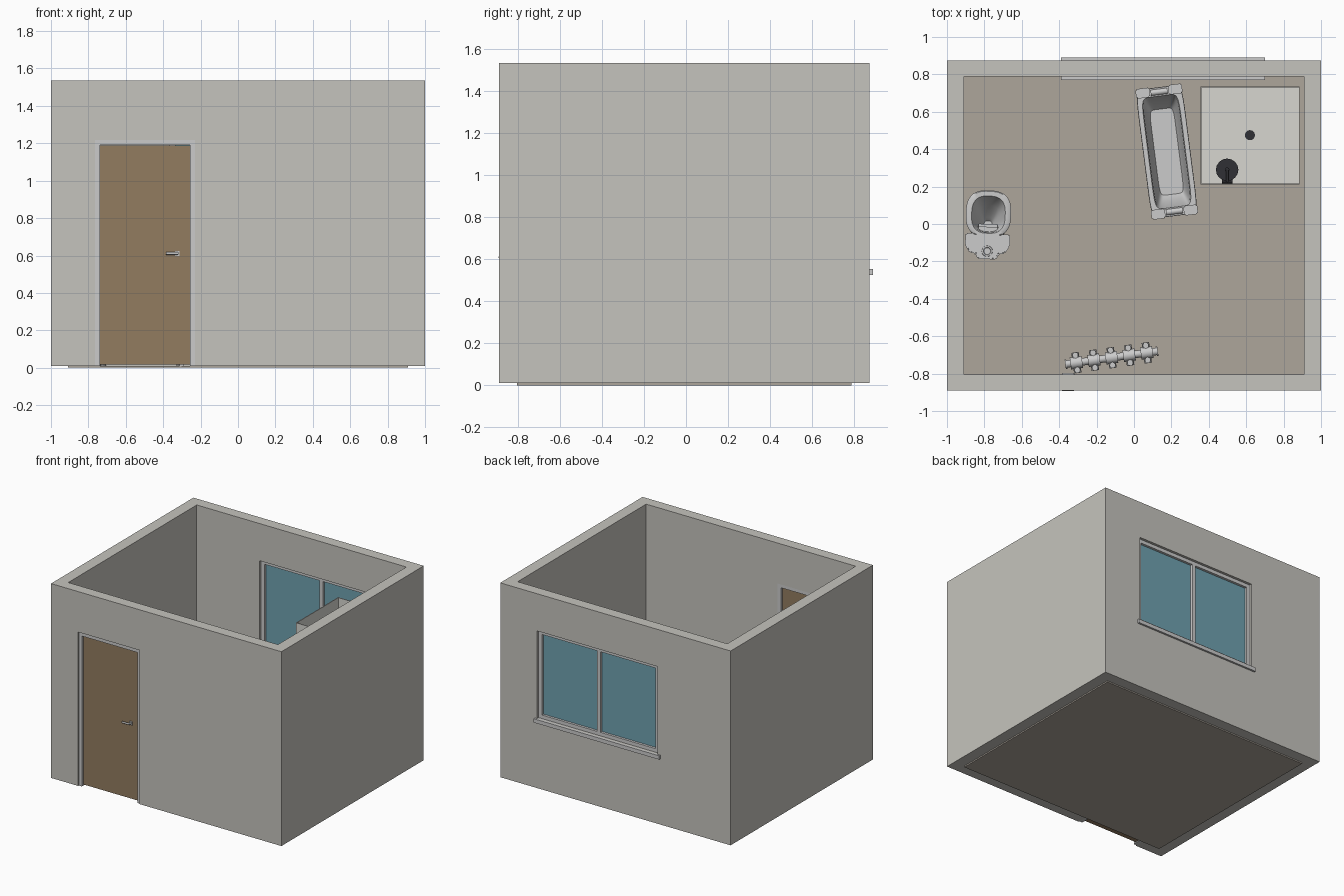
import bpy, bmesh, math
from mathutils import Vector, Matrix

if "Cube" in bpy.data.objects:
    bpy.data.objects.remove(bpy.data.objects["Cube"])

def material(name, rgb):
    m = bpy.data.materials.new(name)
    m.diffuse_color = (*rgb, 1)
    m.use_nodes = True
    m.node_tree.nodes["Principled BSDF"].inputs["Base Color"].default_value = m.diffuse_color
    return m

WALL = material("plaster", (0.56, 0.55, 0.51))
FLOOR = material("floor_tan", (0.42, 0.38, 0.33))
WOOD = material("door_wood", (0.29, 0.20, 0.115))
GLASS = material("window_blue", (0.16, 0.36, 0.44))
WHITE = material("tray_white", (0.68, 0.67, 0.63))
DARK = material("dark_metal", (0.03, 0.03, 0.035))

def finish(name, bm, mat=None, smooth=False):
    bmesh.ops.recalc_face_normals(bm, faces=bm.faces)
    me = bpy.data.meshes.new(name)
    bm.to_mesh(me)
    bm.free()
    ob = bpy.data.objects.new(name, me)
    bpy.context.collection.objects.link(ob)
    if mat:
        me.materials.append(mat)
    if smooth:
        bpy.ops.object.select_all(action='DESELECT')
        ob.select_set(True)
        bpy.context.view_layer.objects.active = ob
        bpy.ops.object.shade_smooth_by_angle(angle=math.radians(40))
    return ob

def add_box(bm, x0, x1, y0, y1, z0, z1):
    m = Matrix.Translation(((x0 + x1) / 2, (y0 + y1) / 2, (z0 + z1) / 2)) @ Matrix.Diagonal((x1 - x0, y1 - y0, z1 - z0, 1))
    return bmesh.ops.create_cube(bm, size=1, matrix=m)

def add_rod(bm, a, b, r, n=16):
    a, b = Vector(a), Vector(b)
    d = b - a
    m = Matrix.Translation((a + b) / 2) @ d.to_track_quat('Z', 'Y').to_matrix().to_4x4()
    bmesh.ops.create_cone(bm, cap_ends=True, segments=n, radius1=r, radius2=r, depth=d.length, matrix=m)

def boxes(name, dims, mat=None, bevel=0):
    bm = bmesh.new()
    for d in dims:
        add_box(bm, *d)
    if bevel:
        bmesh.ops.bevel(bm, geom=bm.edges[:], offset=bevel, segments=2, affect='EDGES')
    return finish(name, bm, mat, bevel > 0)

def rods(name, items, mat=None):
    bm = bmesh.new()
    for a, b, r in items:
        add_rod(bm, a, b, r)
    return finish(name, bm, mat, True)

def loft(name, rings, power, n=40, mat=None):
    """Superellipse rings (cx, cy, rx, ry, z) skinned in order and capped."""
    bm = bmesh.new()
    loops = []
    for cx, cy, rx, ry, z in rings:
        loop = []
        for i in range(n):
            t = 2 * math.pi * (i + 0.5) / n
            c, s = math.cos(t), math.sin(t)
            loop.append(bm.verts.new((cx + rx * math.copysign(abs(c) ** (2 / power), c),
                                      cy + ry * math.copysign(abs(s) ** (2 / power), s), z)))
        loops.append(loop)
    for a, b in zip(loops, loops[1:]):
        for i in range(n):
            j = (i + 1) % n
            bm.faces.new((a[i], a[j], b[j], b[i]))
    bm.faces.new(loops[0])
    bm.faces.new(loops[-1])
    return finish(name, bm, mat, True)

def place(obs, loc, deg):
    for ob in obs:
        ob.location = loc
        ob.rotation_euler.z = math.radians(deg)

# Room shell: open ring with door and window openings cut out
walls = boxes("walls", [(-1, 1, -0.89, 0.875, 0.01, 1.535)], WALL)
for cut in [(-0.91, 0.91, -0.805, 0.788, -0.1, 1.7),
            (-0.765, -0.23, -1, -0.7, -0.1, 1.217),
            (-0.365, 0.68, 0.7, 1, 0.555, 1.243)]:
    cutter = boxes("cutter", [cut])
    cutter.hide_render = True
    mod = walls.modifiers.new("opening", 'BOOLEAN')
    mod.operation, mod.solver, mod.object = 'DIFFERENCE', 'EXACT', cutter
    bpy.context.view_layer.objects.active = walls
    bpy.ops.object.modifier_apply(modifier=mod.name)
    bpy.data.objects.remove(cutter)
boxes("floor", [(-0.91, 0.91, -0.805, 0.788, 0, 0.01)], FLOOR)

# Door, frame and lever handles on both faces
boxes("door_frame", [(-0.765, -0.738, -0.882, -0.808, 0.01, 1.217),
                     (-0.257, -0.23, -0.882, -0.808, 0.01, 1.217),
                     (-0.738, -0.257, -0.882, -0.808, 1.19, 1.217)])
boxes("door_leaf", [(-0.738, -0.257, -0.862, -0.828, 0.018, 1.188)], WOOD)
for side, y, s in (("outer", -0.862, -1), ("inner", -0.828, 1)):
    bm = bmesh.new()
    ys = sorted((y, y + s * 0.008))
    add_box(bm, -0.338, -0.312, *ys, 0.597, 0.625)
    add_rod(bm, (-0.325, y, 0.611), (-0.325, y + s * 0.026, 0.611), 0.007)
    add_rod(bm, (-0.32, y + s * 0.024, 0.611), (-0.385, y + s * 0.024, 0.611), 0.007)
    finish(side + "_door_handle", bm, None, True)

# Window: frame, mullion, two panes, inner and outer sills
boxes("window_frame", [(-0.365, -0.335, 0.808, 0.855, 0.555, 1.243),
                       (0.65, 0.68, 0.808, 0.855, 0.555, 1.243),
                       (-0.335, 0.65, 0.808, 0.855, 1.215, 1.243),
                       (-0.335, 0.65, 0.808, 0.855, 0.555, 0.583),
                       (0.143, 0.172, 0.808, 0.855, 0.583, 1.215)])
boxes("window_panes", [(-0.335, 0.143, 0.826, 0.836, 0.583, 1.215),
                       (0.172, 0.65, 0.826, 0.836, 0.583, 1.215)], GLASS)
boxes("window_sills", [(-0.39, 0.70, 0.855, 0.89, 0.525, 0.555),
                       (-0.39, 0.70, 0.77, 0.808, 0.525, 0.555)])

# Shower cabin: tray, thin side panels, drain, riser and round head
boxes("shower_tray", [(0.355, 0.885, 0.21, 0.735, 0.01, 0.07)], WHITE)
boxes("shower_panels", [(0.355, 0.361, 0.21, 0.735, 0.07, 1.17),
                        (0.361, 0.885, 0.729, 0.735, 0.07, 1.17),
                        (0.361, 0.885, 0.21, 0.216, 0.07, 1.17)], WHITE)
rods("shower_drain", [((0.62, 0.475, 0.065), (0.62, 0.475, 0.074), 0.027)], DARK)
rods("shower_column", [((0.498, 0.231, 0.55), (0.498, 0.231, 1.06), 0.008),
                       ((0.498, 0.226, 1.055), (0.498, 0.29, 1.055), 0.007),
                       ((0.498, 0.29, 1.055), (0.498, 0.29, 1.035), 0.012),
                       ((0.498, 0.29, 1.025), (0.498, 0.29, 1.037), 0.06),
                       ((0.47, 0.231, 0.56), (0.526, 0.231, 0.56), 0.014)], DARK)

# Bathtub: hollow body with raised corner pads, slightly turned
tub = loft("bathtub", [(0, 0, 0.105, 0.31, 0), (0, 0, 0.115, 0.33, 0.15),
                       (0, 0, 0.122, 0.342, 0.285), (0, 0, 0.126, 0.347, 0.30),
                       (0, 0, 0.124, 0.345, 0.31), (0, 0, 0.10, 0.30, 0.31),
                       (0, 0, 0.095, 0.295, 0.29), (0, 0, 0.082, 0.265, 0.13),
                       (0, 0, 0.065, 0.23, 0.085)], 9, 64)
pads = boxes("bathtub_corner_pads",
             [(*sorted((sx * 0.05, sx * 0.125)), *sorted((sy * 0.30, sy * 0.352)), 0.27, 0.325)
              for sx in (-1, 1) for sy in (-1, 1)], None, 0.006)
rests = rods("bathtub_end_rests", [((-0.045, y, 0.308), (0.045, y, 0.308), 0.016) for y in (-0.322, 0.322)])
place([tub, pads, rests], (0.175, 0.387, 0.01), 7.3)

# Toilet: bowl with pedestal, rear deck, inlet ring and bolt holes
bowl = loft("toilet_bowl", [(0, 0.02, 0.075, 0.12, 0), (0, 0.02, 0.068, 0.11, 0.04),
                            (0, 0.025, 0.075, 0.11, 0.10), (0, 0.045, 0.108, 0.13, 0.19),
                            (0, 0.055, 0.121, 0.125, 0.215), (0, 0.055, 0.121, 0.125, 0.235),
                            (0, 0.055, 0.115, 0.12, 0.24), (0, 0.05, 0.09, 0.10, 0.24),
                            (0, 0.05, 0.084, 0.094, 0.225), (0, 0.03, 0.06, 0.07, 0.14),
                            (0, 0.00, 0.03, 0.035, 0.08), (0, -0.005, 0.022, 0.022, 0.06)], 2.7)
half = [(0.118, -0.052), (0.12, -0.115), (0.095, -0.155), (0.062, -0.16), (0.05, -0.188)]
bm = bmesh.new()
base = bm.faces.new([bm.verts.new((x, y, 0.17)) for x, y in half + [(-x, y) for x, y in half[::-1]]])
up = bmesh.ops.extrude_face_region(bm, geom=[base])
bmesh.ops.translate(bm, verts=[v for v in up["geom"] if isinstance(v, bmesh.types.BMVert)], vec=(0, 0, 0.07))
bmesh.ops.bevel(bm, geom=bm.edges[:], offset=0.006, segments=2, affect='EDGES')
deck = finish("toilet_deck", bm, None, True)
trap = boxes("toilet_pedestal_back", [(-0.065, 0.065, -0.15, 0.0, 0, 0.172)], None, 0.015)
inlet = loft("toilet_inlet", [(0, -0.145, 0.03, 0.03, 0.236), (0, -0.145, 0.028, 0.028, 0.246),
                              (0, -0.145, 0.02, 0.02, 0.246), (0, -0.145, 0.018, 0.018, 0.241)], 2, 24)
bolts = rods("toilet_bolts", [((x, y, 0.235), (x, y, 0.242), 0.007)
                              for x, y in ((-0.05, -0.085), (0.05, -0.085), (-0.05, -0.14), (0.05, -0.14))])
place([bowl, deck, trap, inlet, bolts], (-0.78, 0, 0.01), -2)

# Radiator: five three-column sections on through pipes
bm = bmesh.new()
for y in (-0.04, 0, 0.04):
    add_rod(bm, (-0.19, y, 0.03), (-0.19, y, 0.36), 0.016, 12)
for z in (0.055, 0.335):
    add_rod(bm, (-0.19, -0.055, z), (-0.19, 0.055, z), 0.02, 12)
    add_rod(bm, (-0.222, 0, z), (-0.158, 0, z), 0.032, 12)
for y in (-0.042, 0.042):
    add_box(bm, -0.203, -0.177, y - 0.014, y + 0.014, 0, 0.05)
sections = finish("radiator_sections", bm, None, True)
arr = sections.modifiers.new("repeat", 'ARRAY')
arr.count = 5
arr.use_relative_offset = False
arr.use_constant_offset = True
arr.constant_offset_displace = (0.095, 0, 0)
pipes = rods("radiator_pipes", [((-0.245, 0, z), (0.245, 0, z), 0.02) for z in (0.055, 0.335)]
             + [((s * 0.242, 0, 0.335), (s * 0.25, 0, 0.335), 0.026) for s in (-1, 1)])
place([sections, pipes], (-0.12, -0.715, 0.01), 8)
